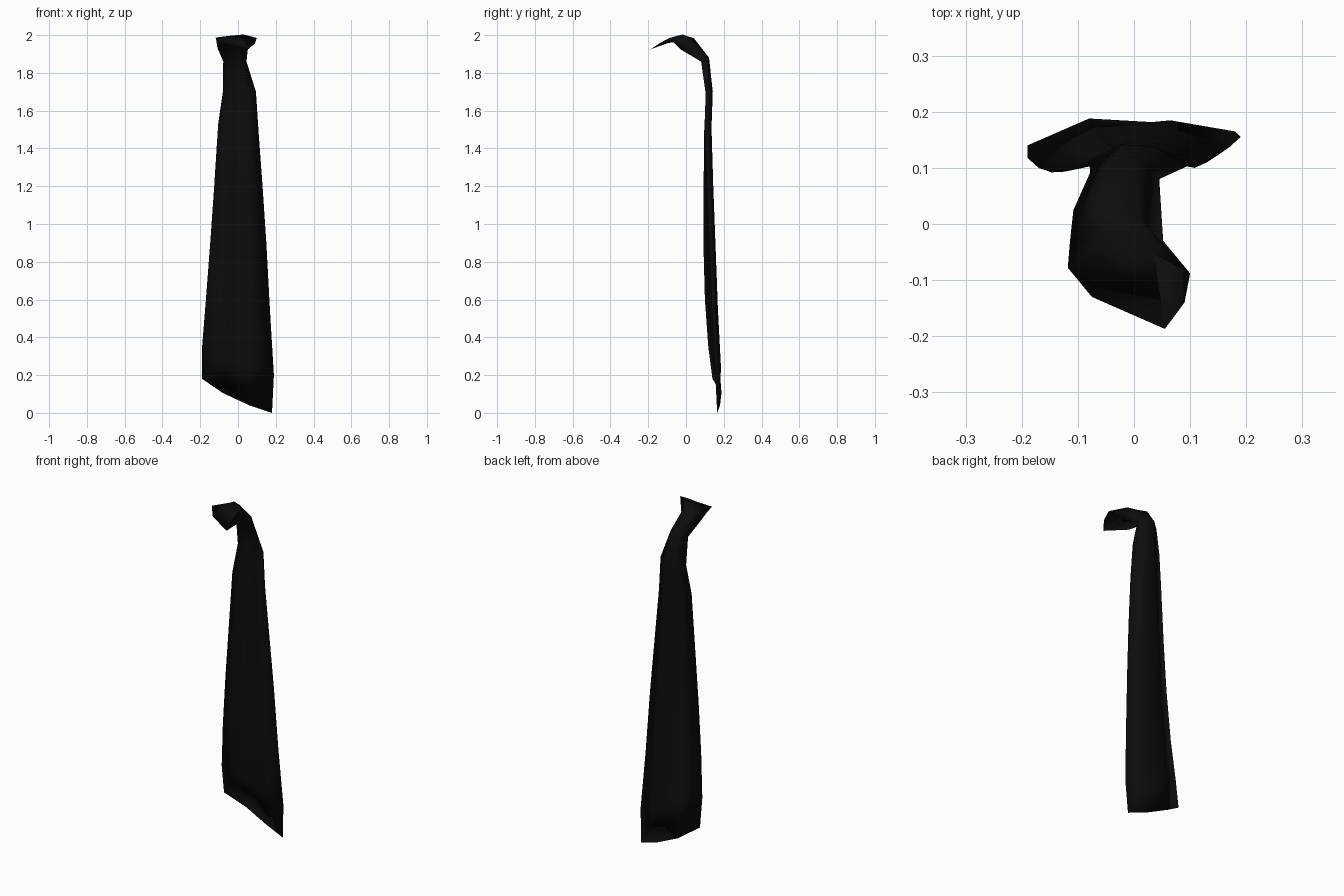
import bpy, bmesh
from mathutils import Vector

if "Cube" in bpy.data.objects:
    bpy.data.objects.remove(bpy.data.objects["Cube"])

# Stations along the strip: left edge xyz, right edge xyz, back bulge (dy, dz)
stations = [
    (-.19, .118, .35, .19, .155, .20, .042, 0),
    (-.17, .100, .60, .17, .137, .53, .044, 0),
    (-.147, .092, .90, .15, .123, .90, .043, 0),
    (-.126, .093, 1.20, .13, .110, 1.20, .040, 0),
    (-.105, .097, 1.53, .108, .100, 1.50, .036, 0),
    (-.08, .113, 1.70, .095, .103, 1.70, .032, 0),
    (-.078, .092, 1.86, .045, .080, 1.86, .034, .02),
    (-.108, .025, 1.93, .052, -.03, 1.925, .035, .055),
    (-.114, -.03, 1.965, .10, -.088, 1.985, .05, .025),
]
hem = [(-.19, .14, .18), (-.08, .188, .105), (.06, .18, .04), (.18, .165, 0)]
tip = [(-.118, -.078, 1.987), (-.075, -.13, 1.955),
       (.055, -.187, 1.925), (.09, -.14, 1.957)]
FRONT_DEPTH = 0.4   # how far the front layer follows the back bulge

mat = bpy.data.materials.new("black cloth")
mat.diffuse_color = (.004, .004, .004, 1)
mat.use_nodes = True
mat.node_tree.nodes["Principled BSDF"].inputs["Base Color"].default_value = mat.diffuse_color

bm = bmesh.new()


def row(s, k):
    """Four points across the strip, with the bulge scaled by k."""
    l, r, d = Vector(s[:3]), Vector(s[3:6]), Vector((0, s[6], s[7])) * k
    return [l, l.lerp(r, .33) + d, l.lerp(r, .67) + d, r]


def layer(k, flip):
    rows = [hem] + [row(s, k) for s in stations] + [tip]
    vs = [[bm.verts.new(p) for p in r] for r in rows]
    for a, b in zip(vs, vs[1:]):
        for i in range(3):
            f = [a[i], a[i + 1], b[i + 1], b[i]]
            bm.faces.new(f[::-1] if not flip else f)


# Back and front layers share the outline
layer(1, False)
layer(FRONT_DEPTH, True)
bmesh.ops.remove_doubles(bm, verts=bm.verts, dist=.0005)
bmesh.ops.recalc_face_normals(bm, faces=bm.faces)

mesh = bpy.data.meshes.new("cloth_strip")
bm.to_mesh(mesh)
bm.free()
strip = bpy.data.objects.new("cloth_strip", mesh)
bpy.context.collection.objects.link(strip)
mesh.materials.append(mat)
for p in mesh.polygons:
    p.use_smooth = True
